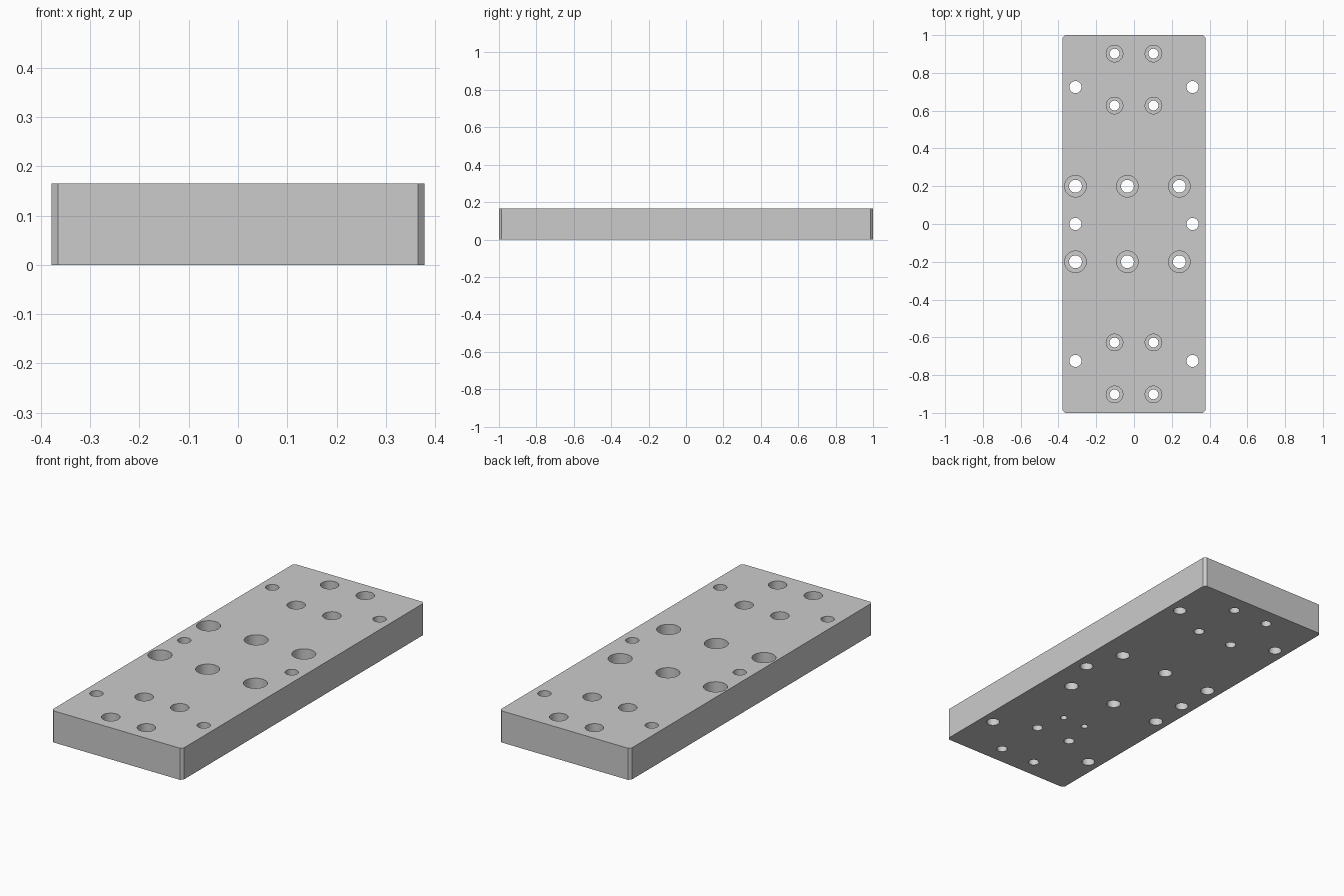
import bpy
import bmesh
from math import radians
from mathutils import Matrix

if "Cube" in bpy.data.objects:
    bpy.data.objects.remove(bpy.data.objects["Cube"])

HX, HY, H, C = 0.378, 1.0, 0.165, 0.013


def make_object(name, bm):
    mesh = bpy.data.meshes.new(name)
    bm.to_mesh(mesh)
    bm.free()
    obj = bpy.data.objects.new(name, mesh)
    bpy.context.collection.objects.link(obj)
    return obj


def cut_holes(target, name, holes):
    """Each hole is (x, y, radius, z_bottom, z_top)."""
    bm = bmesh.new()
    for x, y, r, z0, z1 in holes:
        bmesh.ops.create_cone(bm, cap_ends=True, segments=48, radius1=r, radius2=r,
                              depth=z1 - z0,
                              matrix=Matrix.Translation((x, y, (z0 + z1) / 2)))
    cutter = make_object(name, bm)
    cutter.hide_render = True
    mod = target.modifiers.new(name, 'BOOLEAN')
    mod.operation = 'DIFFERENCE'
    mod.solver = 'EXACT'
    mod.object = cutter
    bpy.context.view_layer.objects.active = target
    bpy.ops.object.modifier_apply(modifier=mod.name)
    bpy.data.objects.remove(cutter)


# Plate with chamfered vertical corners
bm = bmesh.new()
outline = [(HX, HY - C), (HX - C, HY), (C - HX, HY), (-HX, HY - C),
           (-HX, C - HY), (C - HX, -HY), (HX - C, -HY), (HX, C - HY)]
base = bm.faces.new([bm.verts.new((x, y, 0)) for x, y in outline])
top = bmesh.ops.extrude_face_region(bm, geom=[base])
bmesh.ops.translate(bm, vec=(0, 0, H),
                    verts=[v for v in top['geom'] if isinstance(v, bmesh.types.BMVert)])
bmesh.ops.recalc_face_normals(bm, faces=bm.faces)
plate = make_object("mounting_plate", bm)

# Hole positions
small = [(x, y) for x in (-0.103, 0.103) for y in (-0.902, -0.627, 0.627, 0.902)]
large = [(x, y) for x in (-0.31, -0.035, 0.24) for y in (-0.2, 0.2)]
plain = [(x, y) for x in (-0.31, 0.31) for y in (-0.725, 0, 0.725)]

# Through holes and the two blind holes underneath
through = [(pts, r) for pts, r in ((small, 0.026), (large, 0.034), (plain, 0.032))]
holes = [(x, y, r, -0.1, H + 0.1) for pts, r in through for x, y in pts]
holes += [(x, -0.465, 0.017, -0.1, 0.09) for x in (-0.067, 0.067)]
cut_holes(plate, "through_hole_cutter", holes)

# Counterbores from the top
bores = [(x, y, 0.044, H - 0.055, H + 0.1) for x, y in small]
bores += [(x, y, 0.057, H - 0.075, H + 0.1) for x, y in large]
cut_holes(plate, "counterbore_cutter", bores)

bpy.ops.object.select_all(action='DESELECT')
plate.select_set(True)
bpy.context.view_layer.objects.active = plate
bpy.ops.object.shade_smooth_by_angle(angle=radians(30))
